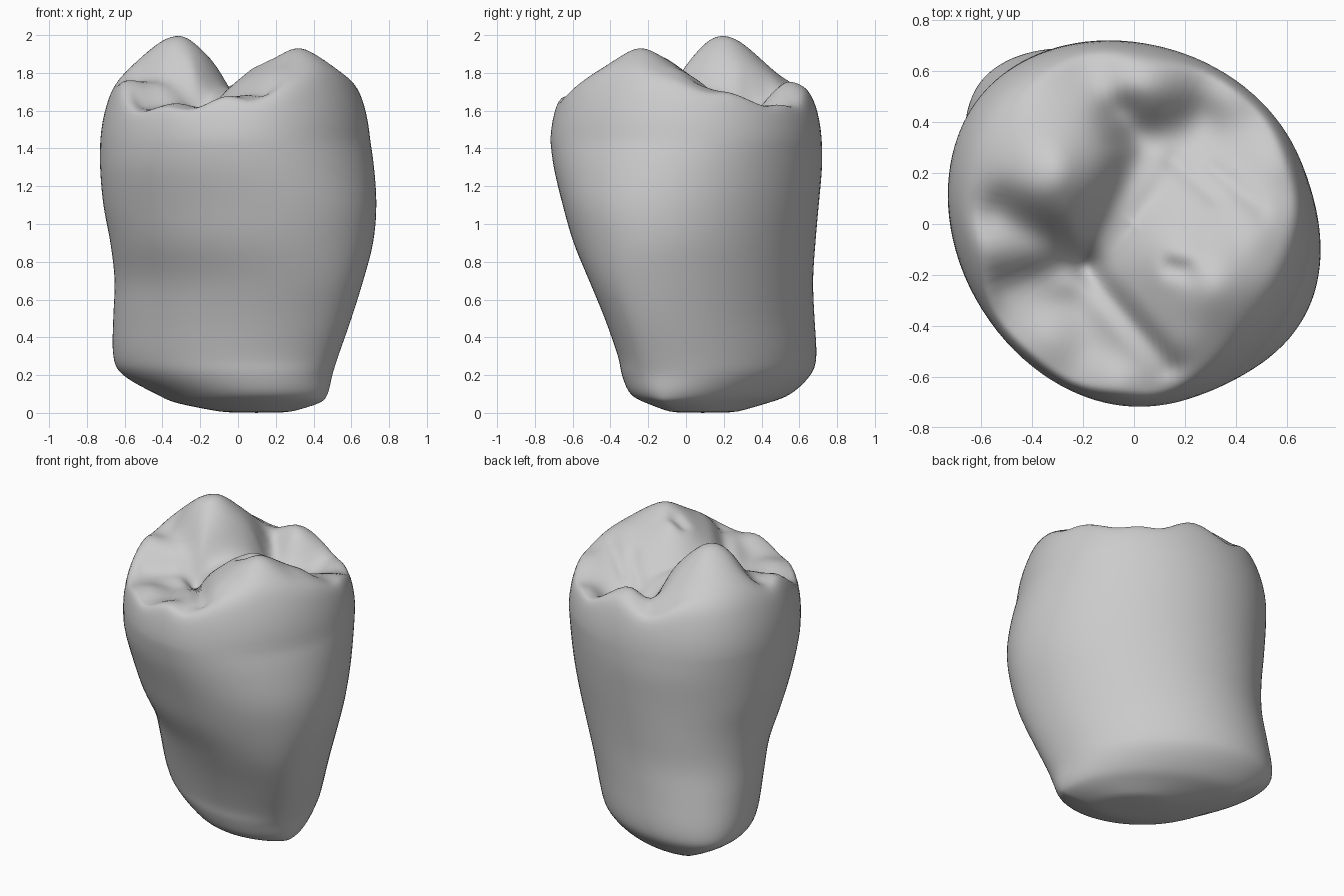
import bpy, bmesh, math
from mathutils import Vector

cube = bpy.data.objects.get("Cube")
if cube:
    bpy.data.objects.remove(cube)

SEGMENTS = 112
CAP_STEPS = 44
DOME_RISE = 0.58
SKIN = 0.012  # outward allowance for the final smoothing

# Height, then outward reach every 45 degrees starting from +x
SECTIONS = [
    (0.0, .25, .24, .24, .17, .05, -.02, .06, .19),
    (.05, .42, .33, .42, .46, .31, .15, .20, .36),
    (.1, .47, .40, .55, .63, .43, .23, .29, .42),
    (.2, .50, .47, .66, .77, .61, .32, .34, .45),
    (.3, .53, .50, .69, .80, .66, .36, .36, .49),
    (.5, .60, .53, .68, .77, .66, .40, .43, .58),
    (.7, .66, .57, .67, .74, .65, .45, .51, .66),
    (.9, .71, .61, .68, .74, .67, .54, .59, .71),
    (1.1, .73, .64, .70, .75, .71, .60, .65, .73),
    (1.3, .72, .66, .72, .76, .73, .65, .70, .71),
    (1.45, .7, .67, .72, .76, .73, .66, .72, .68),
]

# Cusp peaks: x, y, height, slope
CUSPS = [
    (-.33, .2, 2.07, .95),
    (.32, -.24, 1.98, .74),
    (.2, -.16, 1.95, .95),
    (.23, -.42, 1.85, .8),
    (.46, -.08, 1.86, .7),
    (-.57, -.07, 1.82, .8),
    (-.05, -.62, 1.72, .65),
    (.03, .54, 1.81, .75),
    (-.38, .5, 1.79, .6),
    (.55, .2, 1.73, .5),
    (.36, .48, 1.68, .6),
    (-.33, -.45, 1.67, .45),
]

# Chewing surface grooves: path, depth, width
GROOVES = [
    ([(-.52, .05), (-.2, -.14), (.02, .28), (-.05, .43)], .07, .08),
    ([(.02, .33), (.25, .42)], .06, .1),
    ([(-.18, -.18), (.14, -.56)], .05, .045),
    ([(-.2, -.14), (-.5, -.24)], .05, .06),
    ([(.15, -.17), (.2, -.18)], .04, .04),
    ([(.15, .25), (.32, .1)], .02, .03),
    ([(.3, .22), (.5, .06)], .02, .03),
]


def harmonics(reach):
    """Low-order wave coefficients through eight outward reaches."""
    waves = []
    for n in range(4):
        gain = 1 / 8 if n == 0 else 1 / 4
        a = gain * sum(r * math.cos(n * k * math.pi / 4) for k, r in enumerate(reach))
        b = gain * sum(r * math.sin(n * k * math.pi / 4) for k, r in enumerate(reach))
        waves.append((a, b))
    return waves


def outline(reach):
    """Smooth closed outline touching the given reaches."""
    waves = harmonics(reach)
    points = []
    for i in range(SEGMENTS):
        t = 2 * math.pi * i / SEGMENTS
        c, s = math.cos(t), math.sin(t)
        h = SKIN + sum(a * math.cos(n * t) + b * math.sin(n * t)
                       for n, (a, b) in enumerate(waves))
        d = sum(n * (b * math.cos(n * t) - a * math.sin(n * t)) for n, (a, b) in enumerate(waves))
        points.append(Vector((h * c - d * s, h * s + d * c)))
    return points


def blend(i, t):
    """Smooth interpolation between neighbouring sections."""
    last = len(SECTIONS) - 1
    quad = [SECTIONS[min(max(i + k, 0), last)] for k in (-1, 0, 1, 2)]
    return [b + t / 2 * (c - a + t * (2 * a - 5 * b + 4 * c - d + t * (3 * (b - c) + d - a)))
            for a, b, c, d in zip(*quad)]


def path_distance(p, path):
    best = 9
    for a, b in zip(path, path[1:]):
        a, b = Vector(a), Vector(b)
        t = min(max((p - a).dot(b - a) / (b - a).length_squared, 0), 1)
        best = min(best, (p - a.lerp(b, t)).length)
    return best


def chewing_height(p):
    """Soft union of cusps, carved by the grooves."""
    sharp = 38
    total = 0
    for x, y, z, slope in CUSPS:
        reach = math.sqrt((p - Vector((x, y))).length_squared + .004)
        total += math.exp(sharp * (z - slope * reach - 1.5))
    height = 1.5 + math.log(total) / sharp
    for path, depth, width in GROOVES:
        height -= depth * math.exp(-(path_distance(p, path) / width) ** 2)
    return height


def soft_min(a, b, k=.05):
    h = max(k - abs(a - b), 0) / k
    return min(a, b) - h * h * k / 4


# Side wall rings, from the root end up to the widest part of the crown
bm = bmesh.new()
rings = []
for i in range(len(SECTIONS) - 1):
    for step in range(5):
        z, *reach = blend(i, step / 5)
        rings.append([bm.verts.new((p.x, p.y, z)) for p in outline(reach)])

# Chewing surface rings, shrinking towards the middle
rim = outline(SECTIONS[-1][1:])
top = SECTIONS[-1][0]
for step in range(CAP_STEPS):
    s = 1 - (step / CAP_STEPS) ** 1.3
    dome = top + DOME_RISE * (1 - s ** 4) ** .66
    ring = []
    for p in rim:
        q = p * s
        z = dome if s > .995 else soft_min(dome, chewing_height(q))
        ring.append(bm.verts.new((q.x, q.y, z)))
    rings.append(ring)

for low, high in zip(rings, rings[1:]):
    for i in range(SEGMENTS):
        j = (i + 1) % SEGMENTS
        bm.faces.new((low[i], low[j], high[j], high[i]))

# Close the centre of the chewing surface and the root end
centre = bm.verts.new((0, 0, chewing_height(Vector((0, 0)))))
base = bm.verts.new((.1, .09, 0))
for i in range(SEGMENTS):
    j = (i + 1) % SEGMENTS
    bm.faces.new((rings[-1][i], rings[-1][j], centre))
    bm.faces.new((rings[0][j], rings[0][i], base))
for _ in range(3):
    bmesh.ops.smooth_vert(bm, verts=bm.verts, factor=.4, use_axis_x=True,
                          use_axis_y=True, use_axis_z=True)
bmesh.ops.recalc_face_normals(bm, faces=bm.faces)
mesh = bpy.data.meshes.new("tooth_crown")
bm.to_mesh(mesh)
bm.free()

# Plain grey enamel
enamel = bpy.data.materials.new("grey_enamel")
enamel.use_nodes = True
colour = (.6, .6, .6, 1)
enamel.diffuse_color = colour
enamel.node_tree.nodes["Principled BSDF"].inputs["Base Color"].default_value = colour
mesh.materials.append(enamel)

tooth = bpy.data.objects.new("tooth_crown", mesh)
bpy.context.collection.objects.link(tooth)
mesh.shade_smooth()
